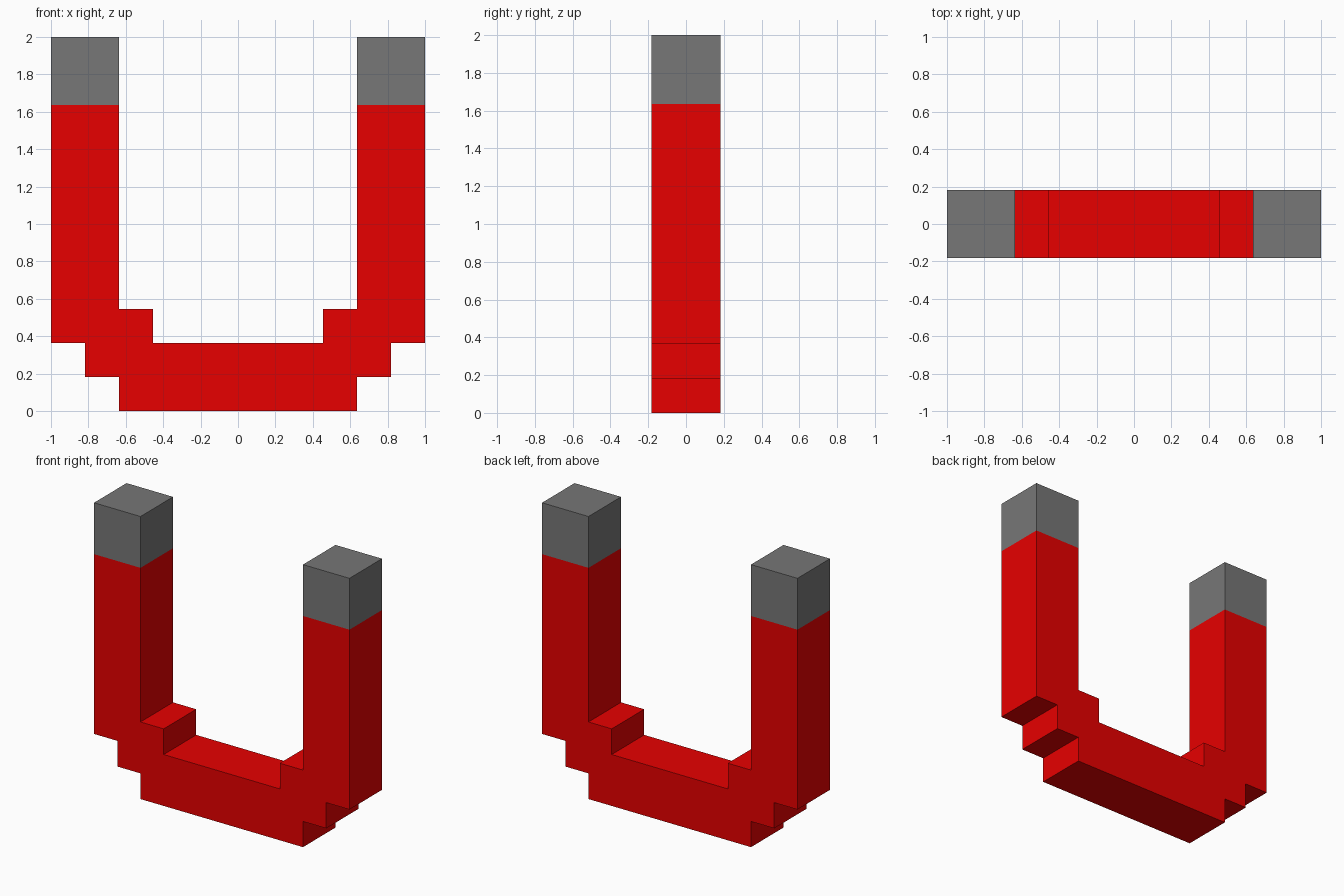
import bpy, bmesh

if "Cube" in bpy.data.objects:
    bpy.data.objects.remove(bpy.data.objects["Cube"])

U = 2 / 11  # the magnet sits on an 11-step grid


def material(name, rgb):
    m = bpy.data.materials.new(name)
    m.diffuse_color = (*rgb, 1)
    m.use_nodes = True
    m.node_tree.nodes["Principled BSDF"].inputs["Base Color"].default_value = m.diffuse_color
    return m


def extrude_profile(name, profile, mat, seam_up):
    """Extrude an x/z outline through the depth, leaving the hidden colour seam open."""
    bm = bmesh.new()
    face = bm.faces.new([bm.verts.new((x * U, -U, z * U)) for x, z in profile])
    new = bmesh.ops.extrude_face_region(bm, geom=[face], use_keep_orig=True)["geom"]
    bmesh.ops.translate(bm, vec=(0, 2 * U, 0),
                        verts=[v for v in new if isinstance(v, bmesh.types.BMVert)])
    bmesh.ops.recalc_face_normals(bm, faces=bm.faces[:])
    hidden = [f for f in bm.faces
              if abs(f.calc_center_median().z - 9 * U) < 1e-4 and f.normal.z * seam_up > 0.5]
    bmesh.ops.delete(bm, geom=hidden, context='FACES')
    mesh = bpy.data.meshes.new(name)
    bm.to_mesh(mesh)
    bm.free()
    mesh.materials.append(mat)
    obj = bpy.data.objects.new(name, mesh)
    bpy.context.collection.objects.link(obj)
    return obj


red = material("red", (0.8, 0.0, 0.0))
grey = material("grey", (0.184, 0.184, 0.184))

# Stepped U-shaped body: right half outline, mirrored to the left
half = [(3.5, 0), (3.5, 1), (4.5, 1), (4.5, 2), (5.5, 2), (5.5, 9),
        (3.5, 9), (3.5, 3), (2.5, 3), (2.5, 2)]
extrude_profile("horseshoe_body", half + [(-x, z) for x, z in reversed(half)], red, 1)

# Bare metal pole tips
for side, label in ((-1, "left"), (1, "right")):
    tip = [(side * x, z) for x, z in ((3.5, 9), (5.5, 9), (5.5, 11), (3.5, 11))]
    extrude_profile(label + "_pole_tip", tip, grey, -1)
